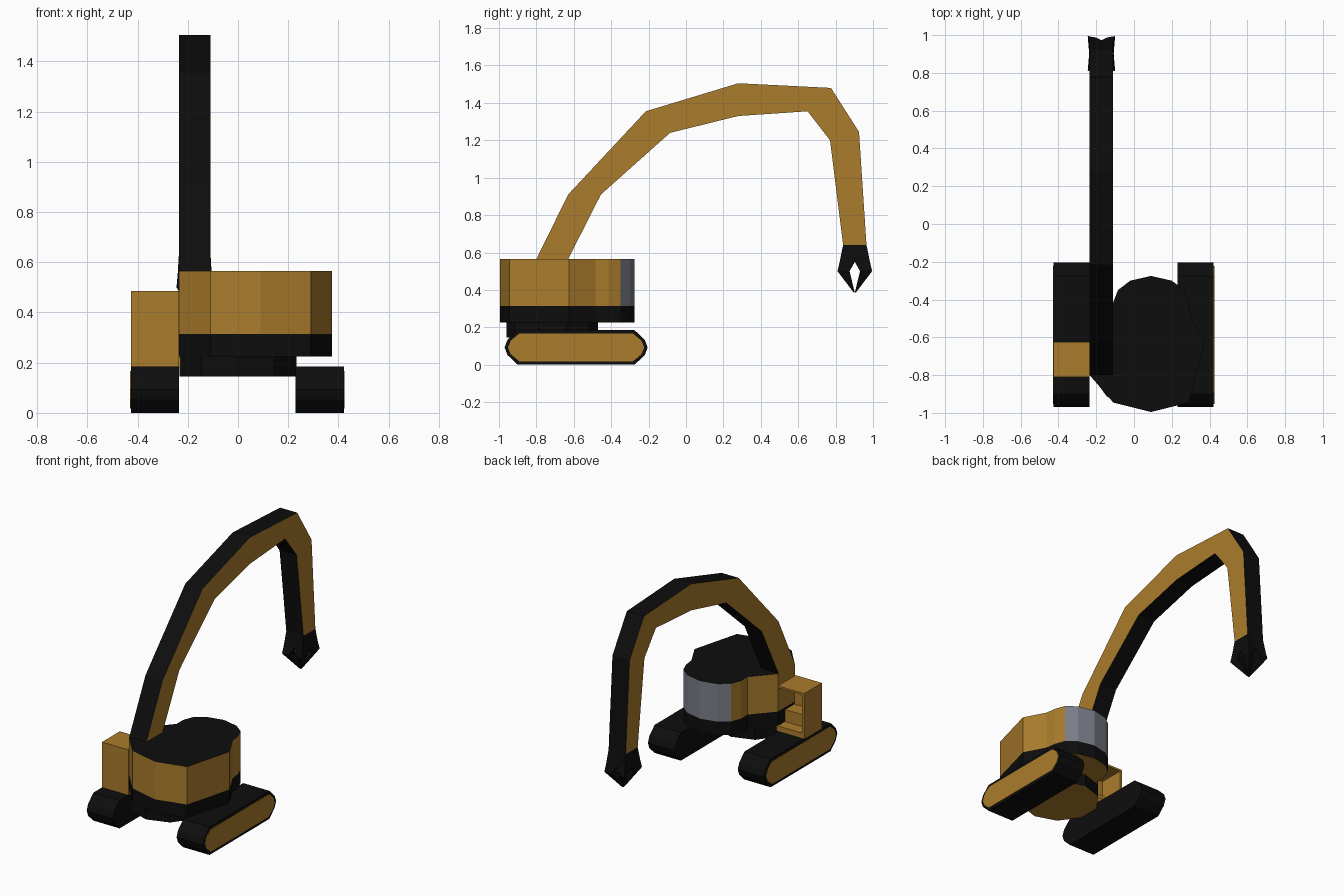
import bpy, bmesh
from math import cos, sin, radians

if "Cube" in bpy.data.objects:
    bpy.data.objects.remove(bpy.data.objects["Cube"])


def material(name, rgb):
    m = bpy.data.materials.new(name)
    m.diffuse_color = (*rgb, 1)
    m.use_nodes = True
    m.node_tree.nodes["Principled BSDF"].inputs["Base Color"].default_value = m.diffuse_color
    return m


GOLD = material("gold", (0.40, 0.20, 0.025))
BLACK = material("black", (0.004, 0.004, 0.004))
GREY = material("grey", (0.20, 0.21, 0.25))


def finish(name, bm, mats):
    bmesh.ops.recalc_face_normals(bm, faces=bm.faces)
    me = bpy.data.meshes.new(name)
    bm.to_mesh(me)
    bm.free()
    for m in mats:
        me.materials.append(m)
    ob = bpy.data.objects.new(name, me)
    bpy.context.collection.objects.link(ob)
    return ob


def prism(name, pts, lo, hi, axis, mats, side=0, low=0, high=0, special=()):
    """Extrude a profile along x or z; low/high/side are material slots,
    special lists the side faces that use slot 2."""
    bm = bmesh.new()
    rings = []
    for h in (lo, hi):
        rings.append([bm.verts.new((h, a, b) if axis == "x" else (a, b, h)) for a, b in pts])
    bm.faces.new(rings[0]).material_index = low
    bm.faces.new(rings[1]).material_index = high
    n = len(pts)
    for i in range(n):
        j = (i + 1) % n
        f = bm.faces.new((rings[0][i], rings[0][j], rings[1][j], rings[1][i]))
        f.material_index = 2 if i in special else side
    return finish(name, bm, mats)


def box(name, x0, x1, y0, y1, z0, z1, mat):
    return prism(name, [(x0, y0), (x1, y0), (x1, y1), (x0, y1)], z0, z1, "z", [mat])


# Tracks with gold outer panels
def track_profile(inset):
    y0, y1, z0, z1 = -0.97 + inset, -0.205 - inset, inset, 0.185 - inset
    zm = 0.0925
    c, d = 0.07 - inset * 0.5, 0.015
    s = 0.04 - inset * 0.2
    return [(y0, zm), (y0 + d, zm - s), (y0 + c, z0), (y1 - c, z0), (y1 - d, zm - s),
            (y1, zm), (y1 - d, zm + s), (y1 - c, z1), (y0 + c, z1), (y0 + d, zm + s)]


for label, inner, outer, sgn in (("left", -0.235, -0.427, -1), ("right", 0.23, 0.422, 1)):
    prism(label + "_track", track_profile(0), min(inner, outer), max(inner, outer), "x", [BLACK])
    a, b = outer - sgn * 0.01, outer + sgn * 0.003
    prism(label + "_track_panel", track_profile(0.018), min(a, b), max(a, b), "x", [GOLD])

# Turntable
ring = [(0.245 * cos(radians(18 + 36 * i)), -0.715 + 0.245 * sin(radians(18 + 36 * i)))
        for i in range(10)]
prism("turntable", ring, 0.145, 0.225, "z", [BLACK, GOLD], low=1)

# Slewing body: black skirt, gold upper with grey rear and black top
outline = [(0.09, -0.995), (0.29, -0.945), (0.375, -0.625), (0.30, -0.485), (0.29, -0.415),
           (0.265, -0.35), (0.20, -0.30), (0.09, -0.275), (-0.02, -0.30), (-0.085, -0.35),
           (-0.11, -0.415), (-0.11, -0.485), (-0.235, -0.625), (-0.235, -0.80), (-0.11, -0.945)]
prism("body_skirt", outline, 0.225, 0.315, "z", [BLACK, GOLD], low=1)
prism("body_upper", outline, 0.315, 0.565, "z", [GOLD, BLACK, GREY], high=1, special=(5, 6, 7, 8))

# Open cab: front, side, roof, step and seat
box("cab_front", -0.427, -0.235, -0.81, -0.795, 0.185, 0.485, GOLD)
box("cab_side", -0.427, -0.412, -0.795, -0.625, 0.185, 0.485, GOLD)
box("cab_roof", -0.412, -0.235, -0.795, -0.625, 0.472, 0.485, GOLD)
box("cab_step", -0.412, -0.20, -0.795, -0.625, 0.185, 0.22, GOLD)
box("cab_seat", -0.412, -0.235, -0.795, -0.70, 0.22, 0.30, GOLD)

# Arm: gold sides, black edges
arm = [(-0.80, 0.565), (-0.63, 0.91), (-0.215, 1.355), (0.28, 1.505), (0.775, 1.48),
       (0.925, 1.245), (0.965, 0.64), (0.84, 0.64), (0.77, 1.20), (0.65, 1.355),
       (0.28, 1.33), (-0.085, 1.24), (-0.455, 0.91), (-0.63, 0.565)]
prism("arm", arm, -0.235, -0.11, "x", [GOLD, BLACK, GOLD], side=1, special=(6,))

# Claw: four prongs meeting at the tip
CX, CY = -0.1725, 0.9025
sections = [(0.64, [(0, 0), (0.0625, 0), (0.0625, 0.0625), (0, 0.0625)]),
            (0.55, [(0, 0), (0.065, 0), (0.068, 0.081), (0, 0.07)]),
            (0.50, [(0.022, 0.028), (0.065, 0.028), (0.0725, 0.0925), (0.03, 0.085)]),
            (0.385, [(0, 0), (0.005, 0), (0.005, 0.005), (0, 0.005)])]
for sx, sy, label in ((1, 1, "back_right"), (-1, 1, "back_left"),
                      (1, -1, "front_right"), (-1, -1, "front_left")):
    bm = bmesh.new()
    loops = [[bm.verts.new((CX + sx * x, CY + sy * y, z)) for x, y in pts] for z, pts in sections]
    for a, b in zip(loops, loops[1:]):
        for i in range(4):
            j = (i + 1) % 4
            bm.faces.new((a[i], a[j], b[j], b[i]))
    bm.faces.new(loops[0])
    bm.faces.new(loops[-1])
    finish("claw_prong_" + label, bm, [BLACK])
